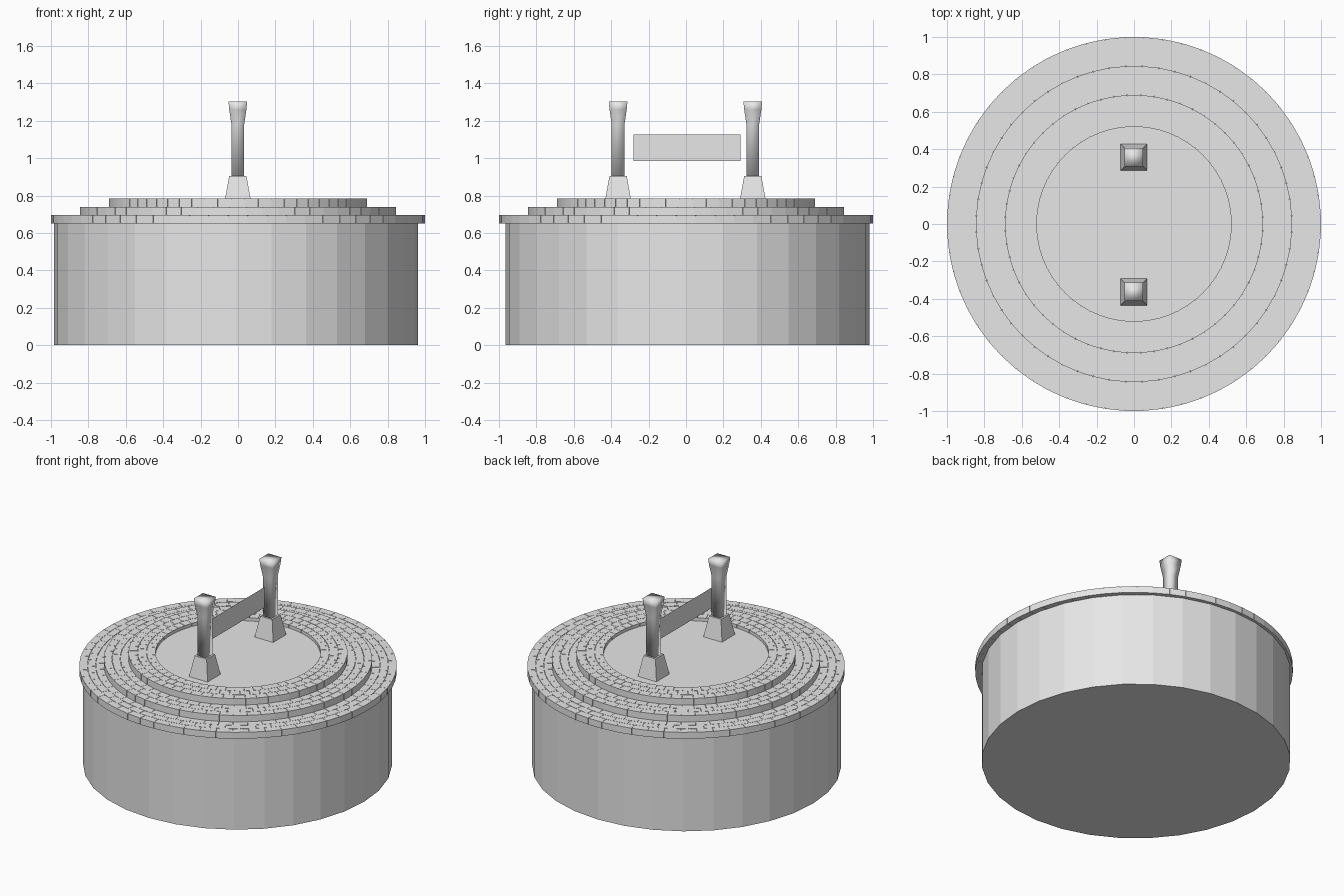
import bpy, bmesh, math

if "Cube" in bpy.data.objects:
    bpy.data.objects.remove(bpy.data.objects["Cube"])

stone = bpy.data.materials.new("light grey")
stone.diffuse_color = (0.8, 0.8, 0.8, 1)
stone.use_nodes = True
stone.node_tree.nodes["Principled BSDF"].inputs["Base Color"].default_value = stone.diffuse_color


def finish(bm, name, smooth=False):
    bmesh.ops.recalc_face_normals(bm, faces=bm.faces)
    me = bpy.data.meshes.new(name)
    bm.to_mesh(me)
    bm.free()
    me.materials.append(stone)
    for p in me.polygons:
        p.use_smooth = smooth
    ob = bpy.data.objects.new(name, me)
    bpy.context.collection.objects.link(ob)
    return ob


def polar(r, a, z):
    return (r * math.cos(a), r * math.sin(a), z)


def arc_block(bm, r0, r1, a0, a1, z0, z1):
    """Six-sided block filling part of a ring."""
    v = [bm.verts.new(polar(r, a, z)) for z in (z0, z1)
         for r, a in ((r0, a0), (r1, a0), (r1, a1), (r0, a1))]
    for f in ((3, 2, 1, 0), (4, 5, 6, 7), (0, 1, 5, 4),
              (1, 2, 6, 5), (2, 3, 7, 6), (3, 0, 4, 7)):
        bm.faces.new([v[i] for i in f])


def prism(bm, n, r, z0, z1, cx=0, cy=0):
    """Closed n-sided drum."""
    rings = [[bm.verts.new((cx + r * math.cos(2 * math.pi * i / n),
                            cy + r * math.sin(2 * math.pi * i / n), z))
              for i in range(n)] for z in (z0, z1)]
    bm.faces.new(rings[0])
    bm.faces.new(rings[1])
    for i in range(n):
        j = (i + 1) % n
        bm.faces.new((rings[0][i], rings[0][j], rings[1][j], rings[1][i]))


def square_loft(bm, cx, cy, profile):
    """Square column through (half width, height) points."""
    loops = [[bm.verts.new((cx + sx * h, cy + sy * h, z))
              for sx, sy in ((-1, -1), (1, -1), (1, 1), (-1, 1))]
             for h, z in profile]
    bm.faces.new(loops[0])
    bm.faces.new(loops[-1])
    for a, b in zip(loops, loops[1:]):
        for i in range(4):
            j = (i + 1) % 4
            bm.faces.new((a[i], a[j], b[j], b[i]))


# Drum body
bm = bmesh.new()
prism(bm, 32, 0.973, 0, 0.655, -0.01, 0.008)
finish(bm, "drum_body")

# Sunken floor inside the rings
bm = bmesh.new()
prism(bm, 60, 0.53, 0.65, 0.763)
finish(bm, "inner_floor")

# Three stepped rings of staggered bricks over a solid bed
N = 60
STEP = 2 * math.pi / N
GAP = 0.002
tiers = [("lower", 0.845, 1.0, 0.65, 0.695),
         ("middle", 0.69, 0.845, 0.65, 0.74),
         ("upper", 0.52, 0.69, 0.65, 0.785)]
for label, r_in, r_out, z0, z1 in tiers:
    bed = bmesh.new()
    for i in range(N):
        arc_block(bed, r_in + 0.004, r_out - 0.004, i * STEP, (i + 1) * STEP,
                  z0 + 0.002, z1 - 0.004)
    finish(bed, label + "_ring_bed")
    bm = bmesh.new()
    w = (r_out - r_in) / 3
    for row in range(3):
        a = r_in + row * w
        b = a + w
        for i in range(N):
            t = (i + 0.5 * (row % 2) + 0.5) * STEP
            arc_block(bm, a + (GAP / 2 if row else 0), b - (GAP / 2 if row < 2 else 0),
                      t + GAP / (2 * b), t + STEP - GAP / (2 * b), z1 - 0.045, z1)
    finish(bm, label + "_ring_bricks")

# Two posts on tapered feet
for side, cy in (("front", -0.363), ("back", 0.357)):
    bm = bmesh.new()
    square_loft(bm, -0.001, cy, [(0.073, 0.755), (0.046, 0.905)])
    finish(bm, side + "_post_foot")
    bm = bmesh.new()
    square_loft(bm, -0.001, cy, [(0.034, 0.9), (0.034, 1.18), (0.046, 1.26), (0.05, 1.303)])
    finish(bm, side + "_post", True)

# Thin panel hanging between the posts
bm = bmesh.new()
bm.faces.new([bm.verts.new((0, y, z)) for y, z in
              ((-0.28, 0.985), (0.292, 0.985), (0.292, 1.127), (-0.28, 1.127))])
finish(bm, "hanging_panel")
